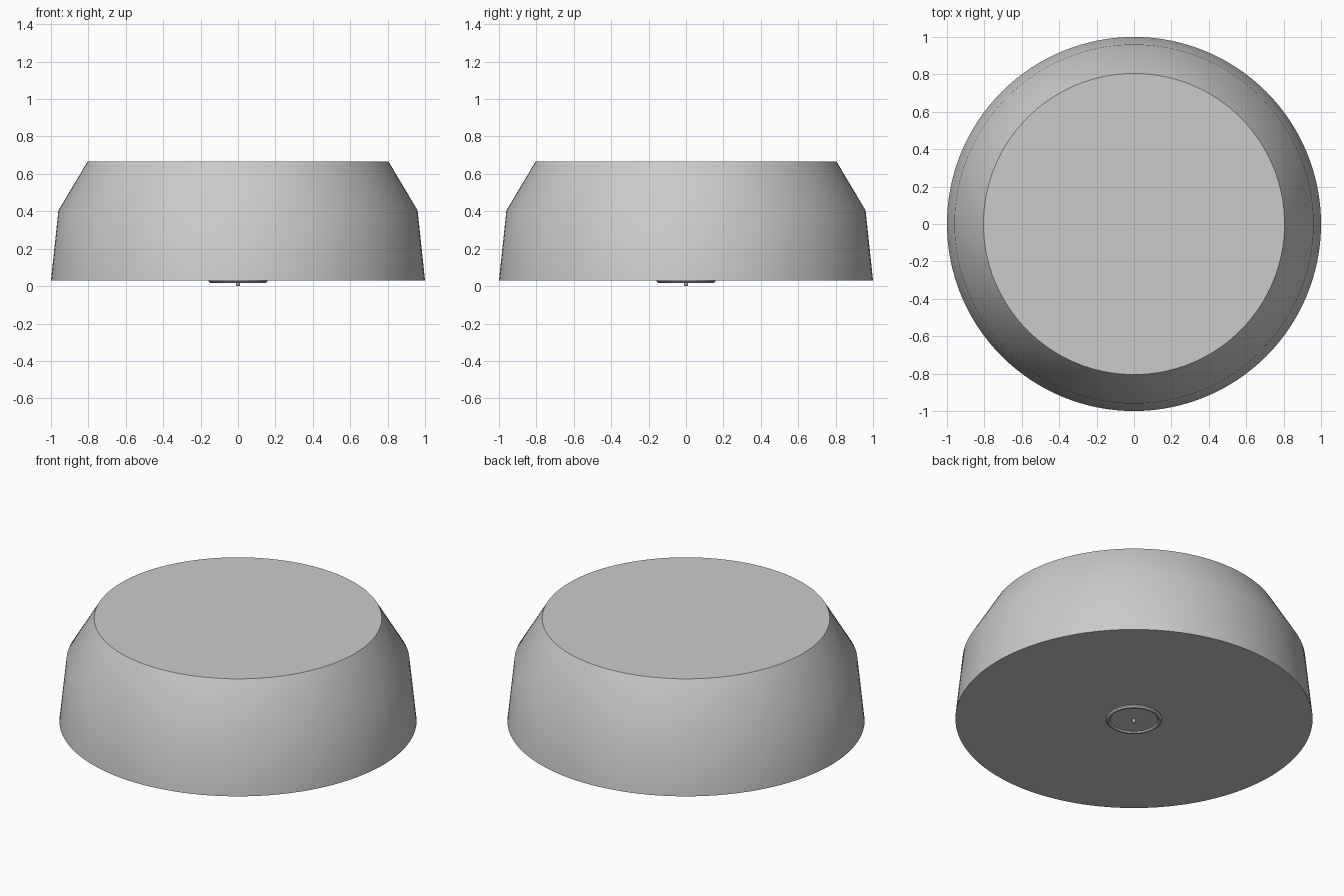
import bpy, bmesh, math

if "Cube" in bpy.data.objects:
    bpy.data.objects.remove(bpy.data.objects["Cube"])

grey = bpy.data.materials.new("light_grey")
grey.diffuse_color = (0.6, 0.6, 0.6, 1)
grey.use_nodes = True
grey.node_tree.nodes["Principled BSDF"].inputs["Base Color"].default_value = grey.diffuse_color


def lathe(name, profile, sides):
    """Revolve (radius, z) points around z; radius 0 makes a pole."""
    bm = bmesh.new()
    rings = []
    for r, z in profile:
        if r == 0:
            rings.append([bm.verts.new((0, 0, z))] * sides)
        else:
            rings.append([bm.verts.new((r * math.cos(math.tau * i / sides),
                                        r * math.sin(math.tau * i / sides), z))
                          for i in range(sides)])
    for a, b in zip(rings, rings[1:]):
        for i in range(sides):
            j = (i + 1) % sides
            bm.faces.new(list(dict.fromkeys((a[i], a[j], b[j], b[i]))))
    bmesh.ops.recalc_face_normals(bm, faces=bm.faces)
    mesh = bpy.data.meshes.new(name)
    bm.to_mesh(mesh)
    bm.free()
    mesh.materials.append(grey)
    ob = bpy.data.objects.new(name, mesh)
    bpy.context.collection.objects.link(ob)
    bpy.ops.object.select_all(action='DESELECT')
    ob.select_set(True)
    bpy.context.view_layer.objects.active = ob
    bpy.ops.object.shade_smooth_by_angle(angle=math.radians(35))
    return ob


# Main drum with a bevelled shoulder
lathe("body", [(0, 0.03), (1, 0.03), (0.96, 0.405), (0.805, 0.665), (0, 0.665)], 128)

# Shallow dished boss under the drum
lathe("base_boss", [(0, 0.032), (0.157, 0.032), (0.157, 0.024), (0.148, 0.016),
                    (0.138, 0.016), (0.132, 0.024), (0, 0.024)], 64)

# Small centre pin
lathe("centre_pin", [(0, 0.03), (0.01, 0.03), (0.01, 0.005), (0.006, 0), (0, 0)], 16)
